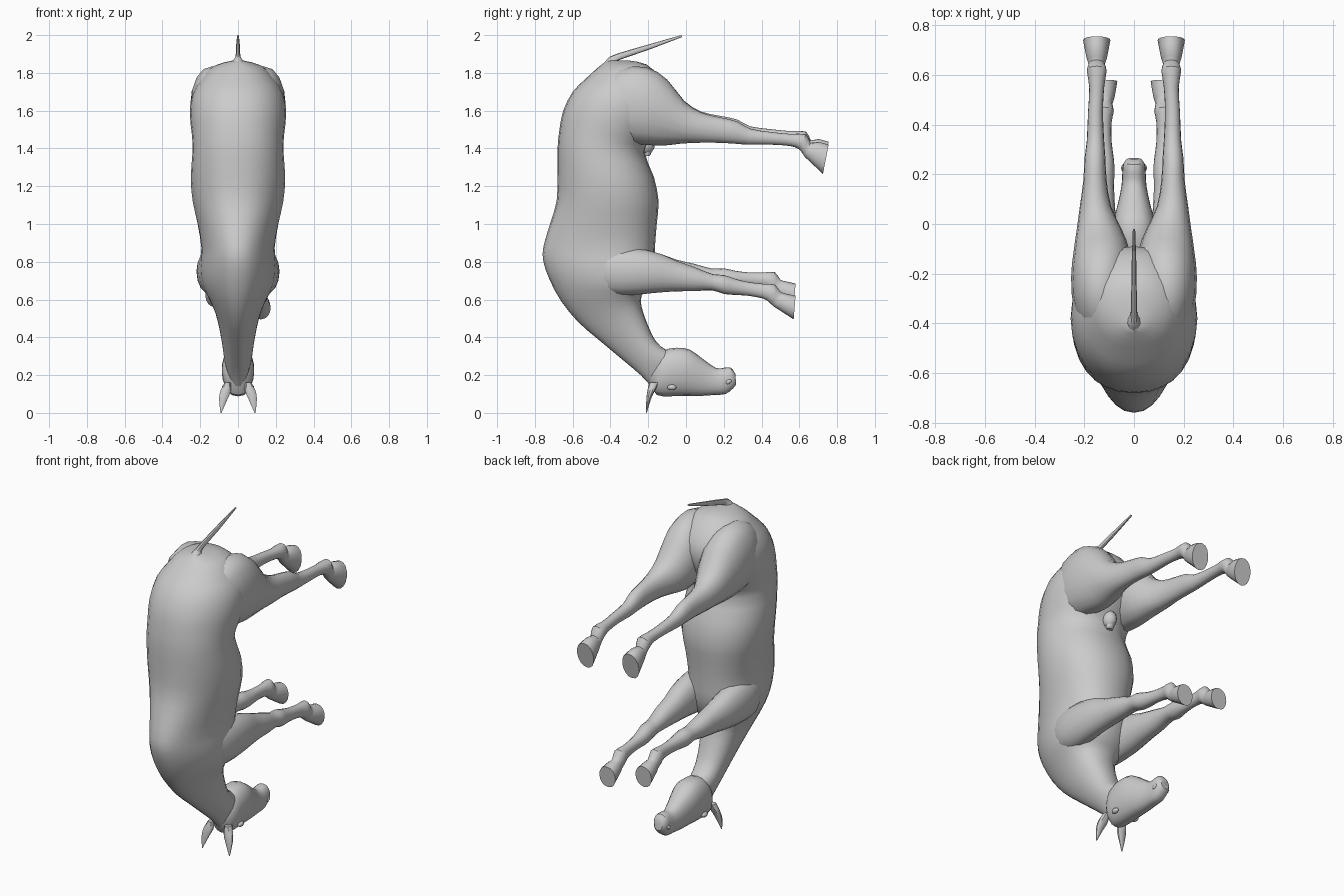
import bpy, bmesh, math
from mathutils import Vector


def spline(rows, steps):
    """Catmull-Rom interpolation between section rows."""
    out = []
    for i in range(len(rows) - 1):
        p0, p1, p2 = rows[max(i - 1, 0)], rows[i], rows[i + 1]
        p3 = rows[min(i + 2, len(rows) - 1)]
        for s in range(steps):
            t = s / steps
            out.append([0.5 * (2 * b + (c - a) * t + (2 * a - 5 * b + 4 * c - d) * t * t
                               + (3 * b - a - 3 * c + d) * t ** 3)
                        for a, b, c, d in zip(p0, p1, p2, p3)])
    return out + [list(rows[-1])]


def loft(name, rows, steps=2, sides=20, power=0.9):
    """Skin rings. Row: centre x, half width, y/z of one rim, y/z of other rim, taper."""
    bm = bmesh.new()
    rings = []
    for x, hw, y1, z1, y2, z2, k in spline(rows, steps):
        ring = []
        for i in range(sides):
            a = 2 * math.pi * i / sides
            c, s = math.cos(a), math.sin(a)
            sx = math.copysign(abs(s) ** power, s) * (1 - k * c)
            m = (1 - c) / 2
            ring.append(bm.verts.new((x + hw * sx, y1 + (y2 - y1) * m, z1 + (z2 - z1) * m)))
        rings.append(ring)
    for r0, r1 in zip(rings, rings[1:]):
        for i in range(sides):
            j = (i + 1) % sides
            bm.faces.new((r0[i], r0[j], r1[j], r1[i]))
    bm.faces.new(rings[0])
    bm.faces.new(rings[-1])
    bmesh.ops.recalc_face_normals(bm, faces=bm.faces)
    mesh = bpy.data.meshes.new(name)
    bm.to_mesh(mesh)
    bm.free()
    ob = bpy.data.objects.new(name, mesh)
    bpy.context.collection.objects.link(ob)
    smooth(ob)
    return ob


def smooth(ob):
    bpy.ops.object.select_all(action='DESELECT')
    ob.select_set(True)
    bpy.context.view_layer.objects.active = ob
    bpy.ops.object.shade_smooth_by_angle(angle=math.radians(35))


def ball(name, loc, scale, rot=0):
    bpy.ops.mesh.primitive_uv_sphere_add(segments=14, ring_count=8, radius=1,
                                         location=loc, rotation=(rot, 0, 0))
    ob = bpy.context.object
    ob.name = name
    ob.scale = scale
    smooth(ob)


# Trunk and neck: half width, spine y/z, belly y/z, taper
trunk = [
    (.03, -.42, 1.865, -.30, 1.865, 0), (.13, -.47, 1.825, -.21, 1.845, 0),
    (.19, -.53, 1.77, -.13, 1.77, 0), (.24, -.60, 1.70, -.09, 1.68, 0),
    (.255, -.65, 1.60, -.11, 1.57, 0), (.245, -.67, 1.50, -.18, 1.46, 0),
    (.24, -.68, 1.40, -.22, 1.38, 0), (.25, -.68, 1.25, -.17, 1.25, .05),
    (.24, -.685, 1.12, -.145, 1.12, .08), (.212, -.72, 1.0, -.155, 1.0, .14),
    (.19, -.755, .88, -.165, .87, .2), (.195, -.755, .80, -.17, .76, .25),
    (.185, -.72, .70, -.20, .67, .25), (.15, -.66, .59, -.235, .62, .25),
    (.115, -.57, .48, -.235, .56, .28), (.092, -.46, .385, -.20, .46, .28),
    (.078, -.34, .285, -.16, .38, .25), (.07, -.24, .20, -.10, .33, .2),
    (.055, -.185, .14, -.02, .31, .1)]
loft("trunk_and_neck", [(0,) + r for r in trunk], 2, 28)

# Head: half width, forehead y/z, jaw y/z, taper
head = [
    (.05, -.19, .16, -.16, .28, 0), (.078, -.155, .095, -.12, .33, .05),
    (.086, -.08, .088, -.05, .345, .08), (.082, 0, .09, .02, .335, .1),
    (.064, .08, .09, .09, .285, .05), (.05, .15, .095, .16, .237, 0),
    (.047, .21, .10, .205, .24, 0), (.042, .25, .13, .24, .238, 0),
    (.026, .265, .15, .262, .205, 0)]
loft("head", [(0,) + r for r in head], 2, 20, .8)

# Legs: centre x, half width, upper y/z, lower y/z
front_leg = [
    (.12, .05, -.52, .85, -.48, .68), (.125, .085, -.40, .88, -.40, .625),
    (.135, .085, -.25, .87, -.28, .625), (.135, .075, -.13, .84, -.17, .635),
    (.13, .065, -.05, .805, -.06, .643), (.13, .055, .05, .77, .05, .645),
    (.125, .045, .14, .735, .14, .648), (.125, .046, .20, .73, .20, .63),
    (.12, .040, .26, .71, .25, .625), (.12, .030, .33, .693, .33, .62),
    (.12, .030, .41, .683, .41, .605), (.12, .039, .47, .68, .44, .585),
    (.12, .033, .50, .64, .465, .563), (.12, .042, .535, .63, .485, .55),
    (.12, .053, .58, .62, .57, .495)]
hind_leg = [
    (.12, .06, -.48, 1.72, -.45, 1.50), (.13, .11, -.35, 1.82, -.35, 1.44),
    (.135, .118, -.21, 1.83, -.22, 1.42), (.13, .113, -.10, 1.765, -.12, 1.415),
    (.14, .09, -.01, 1.65, -.03, 1.425), (.155, .063, .08, 1.59, .06, 1.43),
    (.157, .047, .18, 1.565, .17, 1.43), (.157, .042, .27, 1.543, .26, 1.425),
    (.155, .035, .34, 1.505, .33, 1.42), (.155, .030, .45, 1.487, .45, 1.42),
    (.15, .030, .55, 1.477, .55, 1.413), (.15, .040, .635, 1.475, .60, 1.395),
    (.15, .033, .66, 1.43, .625, 1.36), (.15, .042, .70, 1.435, .645, 1.34),
    (.15, .055, .755, 1.42, .725, 1.265)]


def leg(name, rows, side, lift):
    out = []
    for x, hw, y1, z1, y2, z2 in rows:
        d = lift * min(max((y1 + .1) / .55, 0), 1)
        out.append((side * x, hw, y1, z1 + d, y2, z2 + d, 0))
    loft(name, out, 2, 16)


for side, label in ((1, "right"), (-1, "left")):
    up = side < 0
    leg("front_leg_" + label, front_leg, side, .065 if up else 0)
    leg("hind_leg_" + label, hind_leg, side, .015 if up else 0)
    # Ears, eyes and nostrils
    ear = [(.055, .018, -.195, .16, -.145, .16, 0), (.066, .029, -.205, .115, -.165, .115, 0),
           (.078, .023, -.21, .07, -.185, .075, 0), (.09, .003, -.212, 0, -.207, .002, 0)]
    loft("ear_" + label, [(side * r[0],) + r[1:] for r in ear], 2, 10)
    ball("eye_" + label, (side * .071, -.075, .135), (.014, .024, .015))
    ball("nostril_" + label, (side * .041, .225, .165), (.011, .018, .012), .6)

# Tail
loft("tail", [(0, .045, -.45, 1.83, -.35, 1.83, 0), (0, .024, -.415, 1.875, -.36, 1.86, 0),
              (0, .013, -.37, 1.90, -.34, 1.873, 0), (0, .011, -.2, 1.95, -.19, 1.925, 0),
              (0, .005, -.025, 2.0, -.02, 1.99, 0)], 2, 10)

# Sheath under the belly
ball("sheath_base", (0, -.215, 1.425), (.042, .05, .055), .4)
loft("sheath", [(0, .024, -.23, 1.40, -.175, 1.42, 0), (0, .022, -.222, 1.365, -.185, 1.37, 0),
                (0, .018, -.215, 1.358, -.195, 1.36, 0)], 1, 12)
